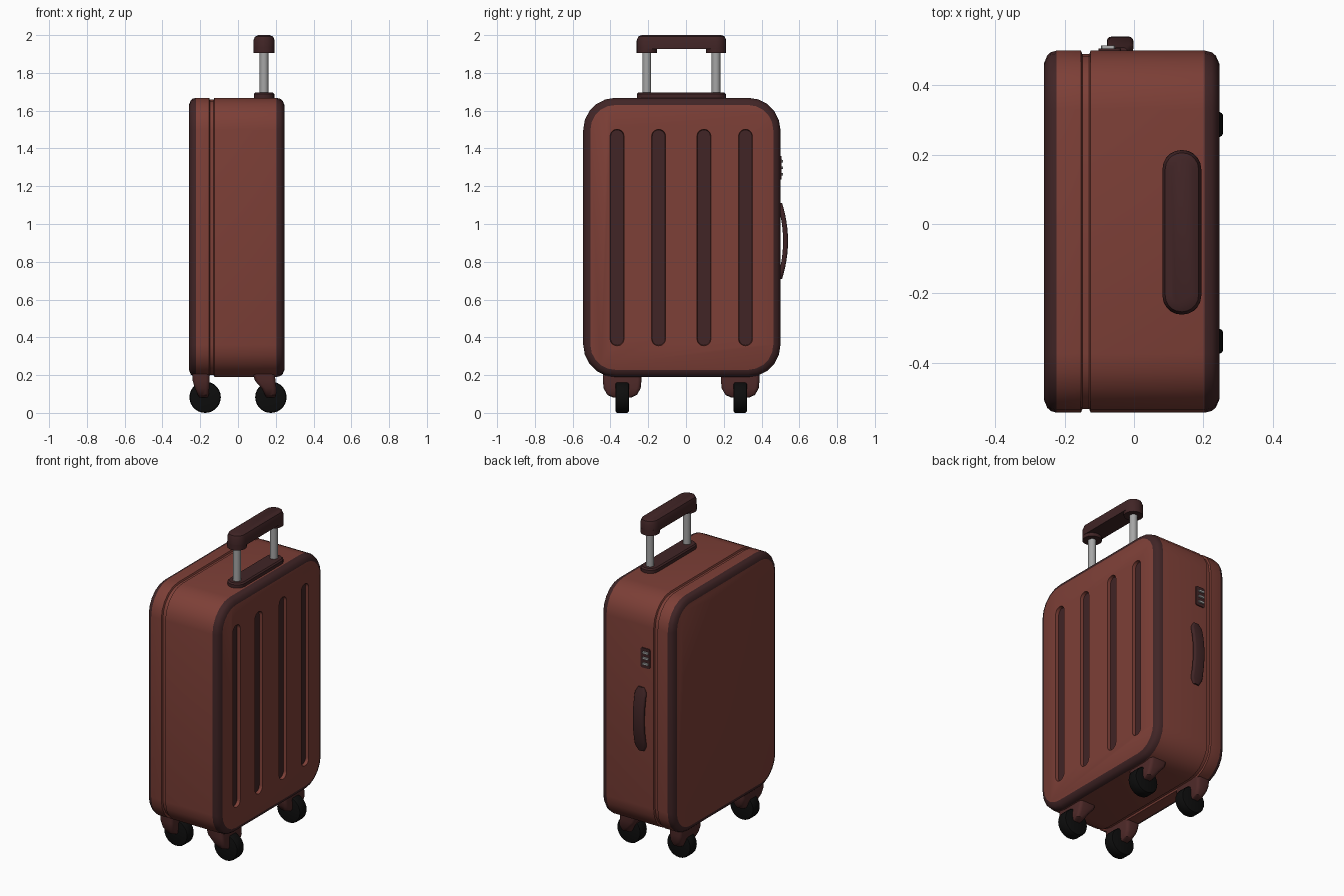
import bpy, bmesh, math

if "Cube" in bpy.data.objects:
    bpy.data.objects.remove(bpy.data.objects["Cube"])


def material(name, rgb):
    m = bpy.data.materials.new(name)
    m.diffuse_color = (*rgb, 1)
    m.use_nodes = True
    m.node_tree.nodes["Principled BSDF"].inputs["Base Color"].default_value = m.diffuse_color
    return m


RED = material("shell red", (0.205, 0.050, 0.038))
DARK = material("dark trim", (0.052, 0.018, 0.019))
MAROON = material("caster maroon", (0.075, 0.022, 0.021))
BLACK = material("wheel black", (0.004, 0.004, 0.004))
METAL = material("grey metal", (0.38, 0.38, 0.38))


def rrect(ca, cb, ha, hb, r, seg=5):
    """Rounded rectangle outline, centre (ca, cb), half sizes (ha, hb)."""
    pts = []
    for k, (sa, sb) in enumerate([(1, 1), (-1, 1), (-1, -1), (1, -1)]):
        for i in range(seg + 1):
            t = math.pi / 2 * (k + i / seg)
            pts.append((ca + sa * (ha - r) + r * math.cos(t),
                        cb + sb * (hb - r) + r * math.sin(t)))
    return pts


def circle(ca, cb, r, n):
    return [(ca + r * math.cos(2 * math.pi * i / n),
             cb + r * math.sin(2 * math.pi * i / n)) for i in range(n)]


def loft(name, axis, sections, mats, bands=None, caps=(0, 0)):
    """Skin a stack of outlines (position, points) along an axis."""
    place = {"x": lambda p, a, b: (p, a, b),
             "y": lambda p, a, b: (a, p, b),
             "z": lambda p, a, b: (a, b, p)}[axis]
    bm = bmesh.new()
    rings = [[bm.verts.new(place(p, a, b)) for a, b in pts] for p, pts in sections]
    for k in range(len(rings) - 1):
        lo, hi = rings[k], rings[k + 1]
        n = len(lo)
        for i in range(n):
            j = (i + 1) % n
            f = bm.faces.new((lo[i], lo[j], hi[j], hi[i]))
            f.material_index = bands[k] if bands else 0
    bm.faces.new(rings[0]).material_index = caps[0]
    bm.faces.new(rings[-1]).material_index = caps[1]
    bmesh.ops.recalc_face_normals(bm, faces=bm.faces)
    me = bpy.data.meshes.new(name)
    bm.to_mesh(me)
    bm.free()
    for m in mats:
        me.materials.append(m)
    ob = bpy.data.objects.new(name, me)
    bpy.context.collection.objects.link(ob)
    return ob


def smooth(ob, angle=35):
    bpy.ops.object.select_all(action="DESELECT")
    bpy.context.view_layer.objects.active = ob
    ob.select_set(True)
    bpy.ops.object.shade_smooth_by_angle(angle=math.radians(angle))


# Shell: (x, inset) stations with dark rounded rims and a seam groove
stations = [(-0.26, 0.038), (-0.25, 0.014), (-0.24, 0.005), (-0.223, 0),
            (-0.153, 0), (-0.149, 0.010), (-0.129, 0.010), (-0.125, 0),
            (0.203, 0), (0.224, 0.005), (0.236, 0.015), (0.246, 0.038)]
shell = loft("shell", "x",
             [(x, rrect(-0.022, 0.929, 0.522 - d, 0.739 - d, 0.17 - d))
              for x, d in stations],
             [RED, DARK], bands=[1, 1, 1, 0, 0, 0, 0, 0, 1, 1, 1])

# Four long recesses in the right face, with dark floors
for i, y in enumerate((-0.365, -0.145, 0.095, 0.315)):
    cutter = loft(f"recess_cutter_{i}", "x",
                  [(0.226, rrect(y, 0.928, 0.034, 0.57, 0.033)),
                   (0.247, rrect(y, 0.928, 0.037, 0.573, 0.036)),
                   (0.3, rrect(y, 0.928, 0.037, 0.573, 0.036))],
                  [RED, DARK], caps=(1, 0))
    cutter.hide_render = True
    mod = shell.modifiers.new("recess", "BOOLEAN")
    mod.operation = "DIFFERENCE"
    mod.solver = "EXACT"
    mod.object = cutter
    bpy.context.view_layer.objects.active = shell
    bpy.ops.object.modifier_apply(modifier=mod.name)
    bpy.data.objects.remove(cutter)
smooth(shell)

# Pull handle: base plate, two tubes, grip with deeper ends
HX, HY = 0.138, -0.024
smooth(loft("pull_handle_base", "z",
            [(1.655, rrect(HX, HY, 0.054, 0.236, 0.053)),
             (1.688, rrect(HX, HY, 0.054, 0.236, 0.053)),
             (1.696, rrect(HX, HY, 0.046, 0.228, 0.045))], [DARK]))
smooth(loft("pull_handle_grip", "z",
            [(1.926, rrect(HX, HY, 0.056, 0.237, 0.055)),
             (1.972, rrect(HX, HY, 0.056, 0.237, 0.055)),
             (1.992, rrect(HX, HY, 0.048, 0.229, 0.047)),
             (2.0, rrect(HX, HY, 0.030, 0.211, 0.029))], [DARK]))
for side, s in (("front", -1), ("back", 1)):
    y = HY + s * 0.183
    smooth(loft(f"{side}_tube", "z",
                [(1.68, circle(HX, y, 0.023, 16)),
                 (1.93, circle(HX, y, 0.023, 16))], [METAL]))
    smooth(loft(f"{side}_grip_end", "z",
                [(z, rrect(HX, y, 0.0555, 0.054, 0.053))
                 for z in (1.905, 1.94)], [DARK]))

# Curved carry handle on the back side
arc = []
for i in range(13):
    t = -1 + i / 6
    w = 0.038 * (0.55 if abs(t) > 0.99 else 1)
    arc.append((0.91 + 0.2 * t,
                rrect(-0.04, 0.496 + 0.031 * (1 - t * t), w, 0.013, 0.012, 3)))
smooth(loft("carry_handle", "z", arc, [DARK]))

# Combination lock: plate with three dials
smooth(loft("lock_plate", "y",
            [(0.49, rrect(-0.07, 1.298, 0.032, 0.062, 0.01, 3)),
             (0.506, rrect(-0.07, 1.298, 0.032, 0.062, 0.01, 3))], [DARK]))
for i in range(3):
    loft(f"lock_dial_{i}", "y",
         [(0.5, rrect(-0.075, 1.263 + 0.035 * i, 0.02, 0.009, 0.003, 1)),
          (0.514, rrect(-0.075, 1.263 + 0.035 * i, 0.02, 0.006, 0.003, 1))],
         [METAL])

# Casters: bracket (z, x range, half depth) and wheel
brackets = {"right": [(0.082, 0.15, 0.195, 0.05), (0.095, 0.143, 0.202, 0.078),
                      (0.13, 0.125, 0.204, 0.098), (0.17, 0.09, 0.198, 0.102),
                      (0.215, 0.075, 0.195, 0.102)],
            "left": [(0.082, -0.205, -0.16, 0.05), (0.095, -0.213, -0.155, 0.078),
                     (0.13, -0.228, -0.152, 0.098), (0.17, -0.24, -0.15, 0.102),
                     (0.215, -0.243, -0.15, 0.102)]}
for side, levels in brackets.items():
    wx = 0.174 if side == "right" else -0.174
    for end, y in (("front", -0.338), ("back", 0.287)):
        smooth(loft(f"{end}_{side}_bracket", "z",
                    [(z, rrect((a + b) / 2, y, (b - a) / 2, h, 0.02, 3))
                     for z, a, b, h in levels], [MAROON]))
        smooth(loft(f"{end}_{side}_wheel", "y",
                    [(y + d, circle(wx, 0.083, r, 28)) for d, r in
                     ((-0.036, 0.072), (-0.033, 0.079), (-0.026, 0.083),
                      (0.026, 0.083), (0.033, 0.079), (0.036, 0.072))], [BLACK]))
